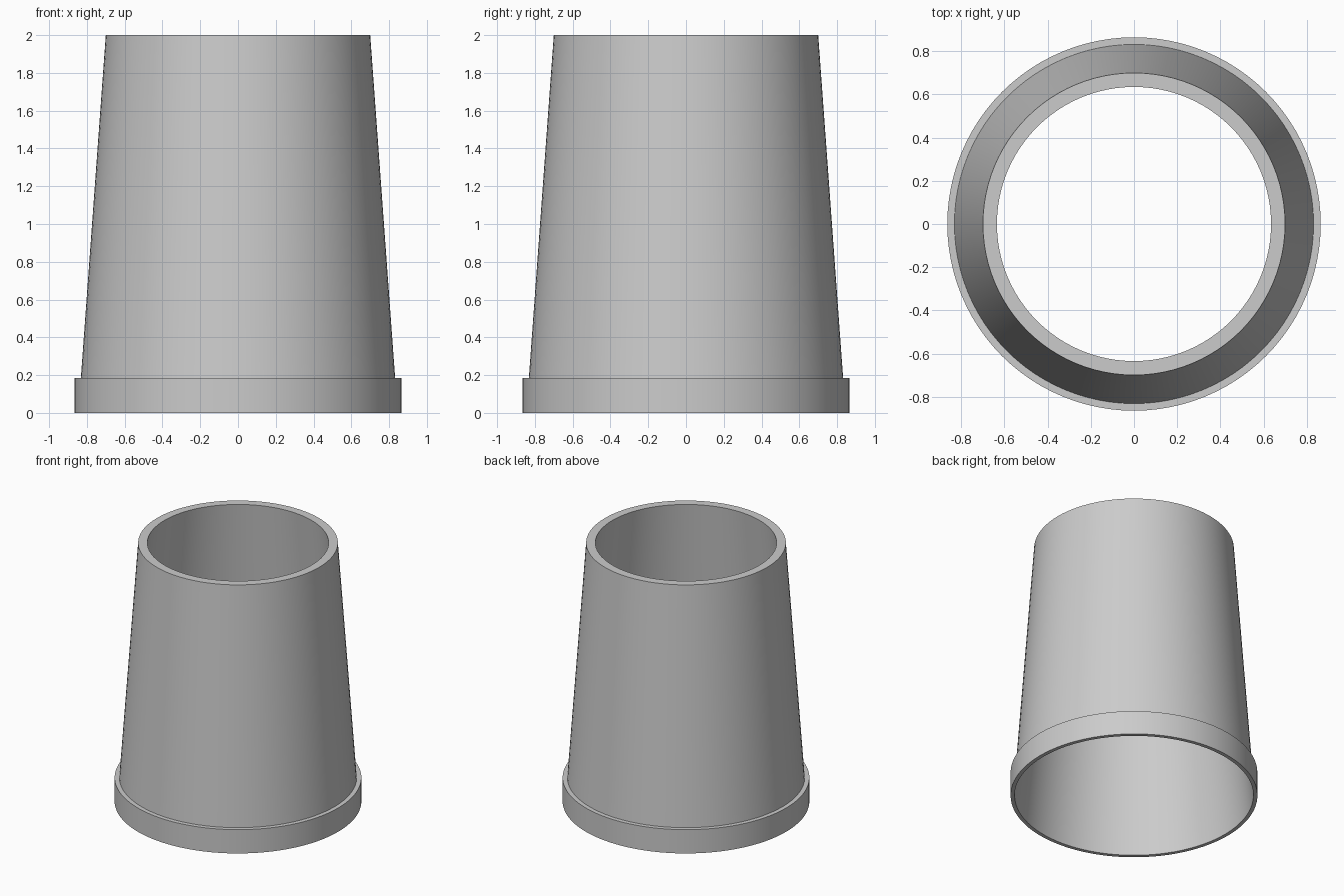
import bpy
import bmesh
from math import cos, sin, tau

cube = bpy.data.objects.get("Cube")
if cube:
    bpy.data.objects.remove(cube, do_unlink=True)

SEGMENTS = 96

# Single plain grey
grey = bpy.data.materials.new("light_grey")
grey.use_nodes = True
colour = (0.6, 0.6, 0.6, 1)
grey.diffuse_color = colour
grey.node_tree.nodes["Principled BSDF"].inputs["Base Color"].default_value = colour


def lathe(name, profile):
    """Revolve a closed (radius, height) profile around z."""
    bm = bmesh.new()
    rings = [[bm.verts.new((r * cos(tau * i / SEGMENTS), r * sin(tau * i / SEGMENTS), z))
              for i in range(SEGMENTS)] for r, z in profile]
    for k, ring in enumerate(rings):
        above = rings[(k + 1) % len(rings)]
        for i in range(SEGMENTS):
            j = (i + 1) % SEGMENTS
            bm.faces.new((ring[i], ring[j], above[j], above[i]))
    bmesh.ops.recalc_face_normals(bm, faces=bm.faces)
    mesh = bpy.data.meshes.new(name)
    bm.to_mesh(mesh)
    bm.free()
    mesh.materials.append(grey)
    obj = bpy.data.objects.new(name, mesh)
    bpy.context.collection.objects.link(obj)
    bpy.ops.object.select_all(action="DESELECT")
    obj.select_set(True)
    bpy.context.view_layer.objects.active = obj
    bpy.ops.object.shade_smooth_by_angle()
    return obj


# Tapered open sleeve with a stepped collar around its foot
lathe("tapered_sleeve", [
    (0.837, 0), (0.865, 0), (0.865, 0.184),
    (0.832, 0.184), (0.7, 2), (0.635, 2),
])
